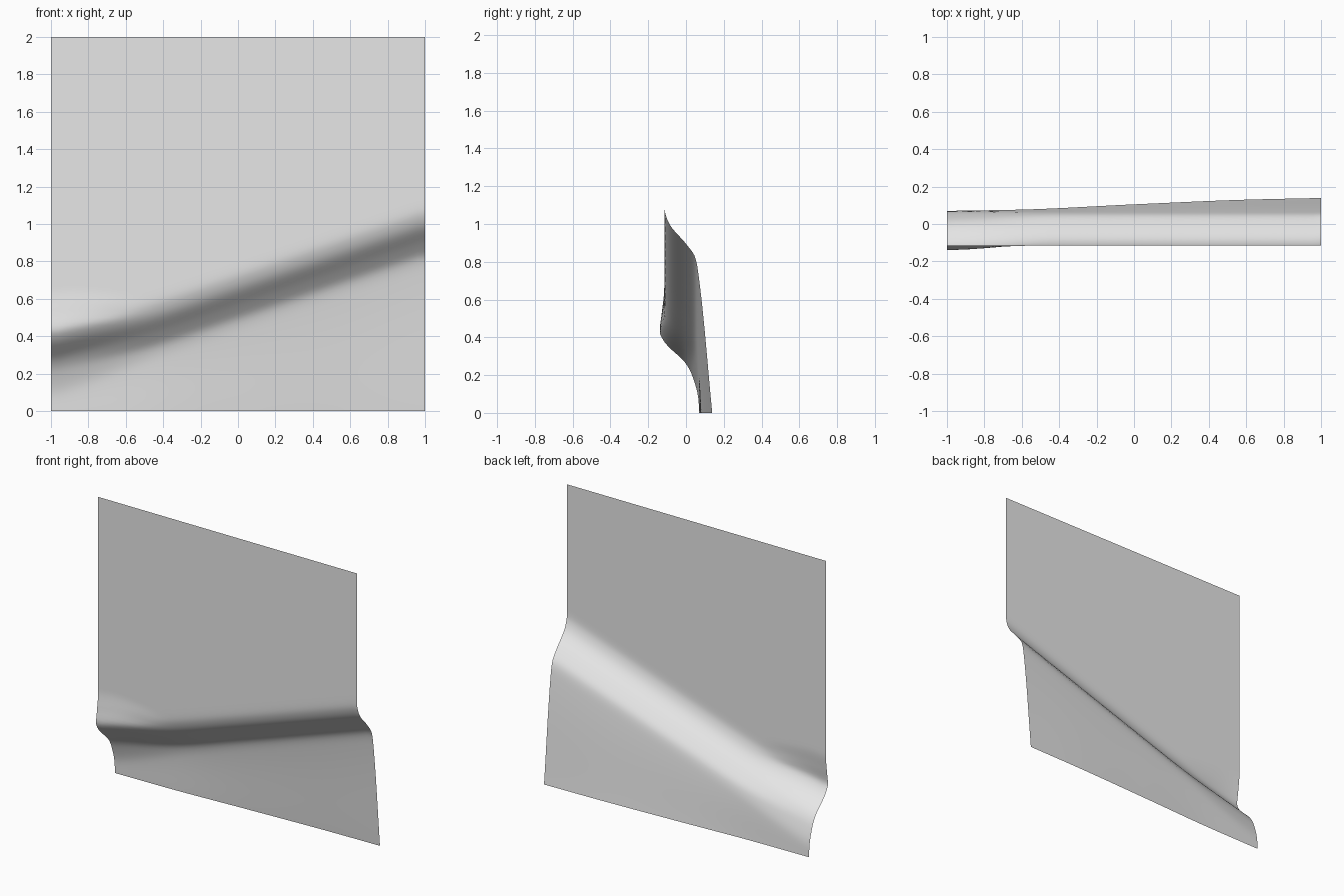
import bpy, bmesh

if "Cube" in bpy.data.objects:
    bpy.data.objects.remove(bpy.data.objects["Cube"])

NX, NZ = 48, 96


def lerp(a, b, t):
    return a + (b - a) * t


def table(pts, v):
    # smooth (monotone cubic) interpolation through (position, value) points
    n = len(pts)
    sl = [(pts[i + 1][1] - pts[i][1]) / (pts[i + 1][0] - pts[i][0]) for i in range(n - 1)]
    tan = [sl[0]]
    for a, b in zip(sl, sl[1:]):
        tan.append(2 * a * b / (a + b) if a * b > 0 else 0.0)
    tan.append(sl[-1])
    v = min(max(v, pts[0][0]), pts[-1][0])
    i = 0
    while i < n - 2 and v > pts[i + 1][0]:
        i += 1
    (x0, y0), (x1, y1) = pts[i], pts[i + 1]
    h = x1 - x0
    t = (v - x0) / h
    return ((2 * t**3 - 3 * t**2 + 1) * y0 + (t**3 - 2 * t**2 + t) * h * tan[i]
            + (3 * t**2 - 2 * t**3) * y1 + (t**3 - t**2) * h * tan[i + 1])


# height of the middle of the slanted step, and depth of the bottom edge
STEP = [(-1, 0.29), (-0.5, 0.42), (0, 0.585), (0.5, 0.755), (1, 0.925)]
BOTTOM = [(-1, 0.07), (-0.6, 0.077), (0, 0.105), (0.6, 0.13), (1, 0.139)]
# step profile as (height from step middle, depth) at the left edge and elsewhere
LEFT = [(-0.22, 0.066), (-0.09, 0.032), (-0.03, 0.0), (0.09, -0.117),
        (0.14, -0.139), (0.23, -0.128), (0.36, -0.115)]
MAIN = [(-0.17, 0.063), (-0.10, 0.048), (-0.03, 0.0), (0.07, -0.085),
        (0.11, -0.103), (0.15, -0.113), (0.20, -0.115)]


def depth_profile(x):
    t = min(1.0, (x + 1) / 0.6)
    t = t * t * (3 - 2 * t)
    zc = table(STEP, x)
    pts = [(zc + lerp(a[0], b[0], t), lerp(a[1], b[1], t)) for a, b in zip(LEFT, MAIN)]
    return [(0.0, table(BOTTOM, x))] + pts + [(2.0, -0.115)]


# folded sheet
bm = bmesh.new()
grid = []
for i in range(NX + 1):
    x = -1 + 2 * i / NX
    prof = depth_profile(x)
    grid.append([bm.verts.new((x, table(prof, 2 * j / NZ), 2 * j / NZ)) for j in range(NZ + 1)])
for i in range(NX):
    for j in range(NZ):
        f = bm.faces.new((grid[i][j], grid[i + 1][j], grid[i + 1][j + 1], grid[i][j + 1]))
        f.smooth = True
mesh = bpy.data.meshes.new("folded_sheet")
bm.to_mesh(mesh)
bm.free()

grey = bpy.data.materials.new("light grey")
grey.diffuse_color = (0.8, 0.8, 0.8, 1)
grey.use_nodes = True
grey.node_tree.nodes["Principled BSDF"].inputs["Base Color"].default_value = grey.diffuse_color
mesh.materials.append(grey)
sheet = bpy.data.objects.new("folded_sheet", mesh)
bpy.context.collection.objects.link(sheet)
